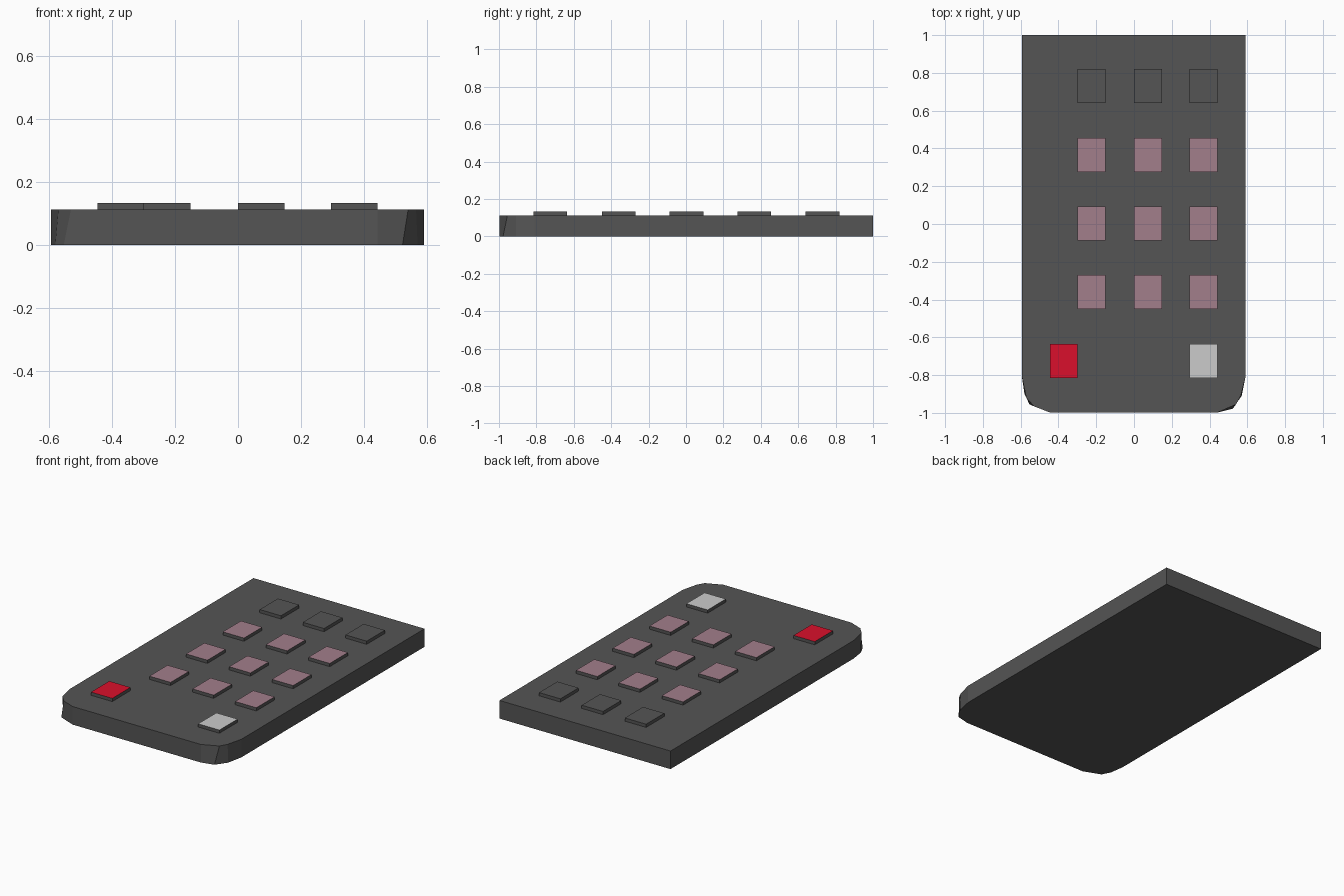
import bpy, bmesh

if "Cube" in bpy.data.objects:
    bpy.data.objects.remove(bpy.data.objects["Cube"])


def material(name, rgb):
    m = bpy.data.materials.new(name)
    m.diffuse_color = (*rgb, 1)
    m.use_nodes = True
    m.node_tree.nodes["Principled BSDF"].inputs["Base Color"].default_value = m.diffuse_color
    return m


dark = material("dark_grey", (0.09, 0.09, 0.09))
pink = material("dusty_pink", (0.36, 0.21, 0.26))
red = material("red", (0.70, 0.005, 0.025))
pale = material("pale_grey", (0.52, 0.52, 0.52))


def prism(name, bottom, top, z0, z1, top_mat=None):
    """Loft between two outlines with equal point counts; optional top colour."""
    bm = bmesh.new()
    lo = [bm.verts.new((x, y, z0)) for x, y in bottom]
    hi = [bm.verts.new((x, y, z1)) for x, y in top]
    n = len(lo)
    bm.faces.new(lo[::-1])
    cap = bm.faces.new(hi)
    for i in range(n):
        j = (i + 1) % n
        bm.faces.new((lo[i], lo[j], hi[j], hi[i]))
    mesh = bpy.data.meshes.new(name)
    mesh.materials.append(dark)
    if top_mat:
        mesh.materials.append(top_mat)
        cap.material_index = 1
    bm.to_mesh(mesh)
    bm.free()
    ob = bpy.data.objects.new(name, mesh)
    bpy.context.collection.objects.link(ob)
    return ob


# Body: square back corners, faceted front corners
def outline(left, right):
    return ([(-0.593, 1), (-0.593, -0.81)] + left + [(-0.445, -0.998), (0.442, -0.998)]
            + right + [(0.59, -0.81), (0.59, 1)])


prism("body",
      outline([(-0.58, -0.90), (-0.553, -0.955)], [(0.522, -0.978), (0.57, -0.91)]),
      outline([(-0.57, -0.92), (-0.53, -0.965)], [(0.54, -0.955), (0.565, -0.91)]),
      0, 0.113)


# Buttons: dark sides with coloured tops
def button(name, x, y, mat=None):
    w, d = 0.147, 0.18
    rect = [(x, y), (x + w, y), (x + w, y + d), (x, y + d)]
    prism(name, rect, rect, 0.108, 0.133, mat)


for r, y in enumerate((0.64, 0.275, -0.087, -0.45)):
    for c, x in enumerate((-0.298, 0.0, 0.295)):
        button(f"key_{r + 1}_{c + 1}", x, y, pink if r else None)

button("red_key", -0.446, -0.815, red)
button("pale_key", 0.295, -0.815, pale)
